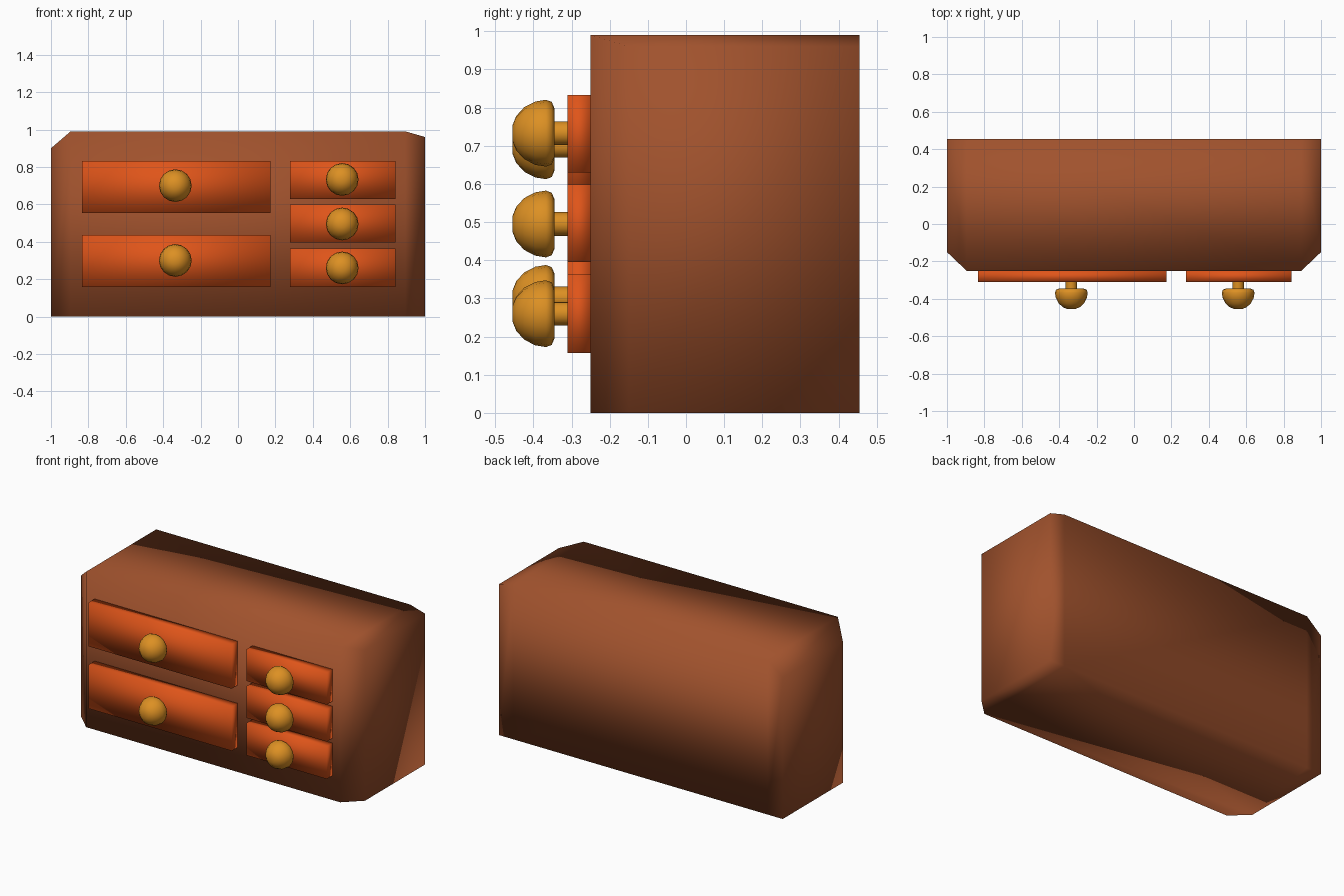
import bpy, bmesh, math

if "Cube" in bpy.data.objects:
    bpy.data.objects.remove(bpy.data.objects["Cube"])


def material(name, rgb):
    m = bpy.data.materials.new(name)
    m.diffuse_color = (*rgb, 1)
    m.use_nodes = True
    m.node_tree.nodes["Principled BSDF"].inputs["Base Color"].default_value = m.diffuse_color
    return m


WOOD = material("brown_wood", (0.352, 0.084, 0.026))
FRONT = material("orange_wood", (0.74, 0.09, 0.01))
BRASS = material("brass", (0.72, 0.28, 0.017))


def finish(bm, name, mat):
    bmesh.ops.recalc_face_normals(bm, faces=bm.faces)
    for f in bm.faces:
        f.smooth = True
    me = bpy.data.meshes.new(name)
    bm.to_mesh(me)
    bm.free()
    me.materials.append(mat)
    ob = bpy.data.objects.new(name, me)
    bpy.context.collection.objects.link(ob)
    return ob


def cabinet():
    # footprint with cut front corners; the ends of the top slope down unevenly
    plan = [(-1, .455, .90), (-1, -.15, .90), (-.895, -.25, .99), (.895, -.25, .99),
            (1, -.15, .96), (1, .455, .96), (.895, .455, .99), (-.895, .455, .99)]
    bm = bmesh.new()
    low = [bm.verts.new((x, y, 0)) for x, y, z in plan]
    top = [bm.verts.new((x, y, z)) for x, y, z in plan]
    n = len(plan)
    for i in range(n):
        j = (i + 1) % n
        bm.faces.new((low[i], low[j], top[j], top[i]))
    bm.faces.new(low)
    for ids in ((0, 1, 2, 7), (7, 2, 3, 6), (6, 3, 4, 5)):
        bm.faces.new([top[i] for i in ids])
    finish(bm, "cabinet_body", WOOD)


def drawer(name, x0, x1, z0, z1):
    bm = bmesh.new()
    bmesh.ops.create_cube(bm, size=1)
    for v in bm.verts:
        v.co = ((x0 + x1) / 2 + v.co.x * (x1 - x0), -.28 + v.co.y * .06,
                (z0 + z1) / 2 + v.co.z * (z1 - z0))
    finish(bm, name, FRONT)


def knob(name, cx, cz, sides=16):
    # stem and domed head as one turned profile of (radius, y)
    profile = [(.031, -.30), (.031, -.345), (.066, -.345), (.082, -.352), (.0875, -.367),
               (.083, -.395), (.068, -.424), (.045, -.445), (.02, -.455)]
    bm = bmesh.new()
    rings = []
    for r, y in profile:
        rings.append([bm.verts.new((cx + r * math.cos(2 * math.pi * k / sides), y,
                                    cz + r * math.sin(2 * math.pi * k / sides)))
                      for k in range(sides)])
    for a, b in zip(rings, rings[1:]):
        for k in range(sides):
            j = (k + 1) % sides
            bm.faces.new((a[k], a[j], b[j], b[k]))
    bm.faces.new(rings[0])
    bm.faces.new(rings[-1])
    ob = finish(bm, name, BRASS)
    ob.data.set_sharp_from_angle(angle=math.radians(50))


cabinet()

# two wide drawers on the left, three narrow ones on the right
for i, (z0, z1, kz) in enumerate([(.157, .437, .30), (.553, .833, .70)], 1):
    drawer(f"wide_drawer_{i}", -.835, .173, z0, z1)
    knob(f"wide_drawer_knob_{i}", -.335, kz)
for i, (z0, z1, kz) in enumerate([(.157, .363, .26), (.395, .598, .495), (.63, .833, .733)], 1):
    drawer(f"narrow_drawer_{i}", .278, .842, z0, z1)
    knob(f"narrow_drawer_knob_{i}", .557, kz)
